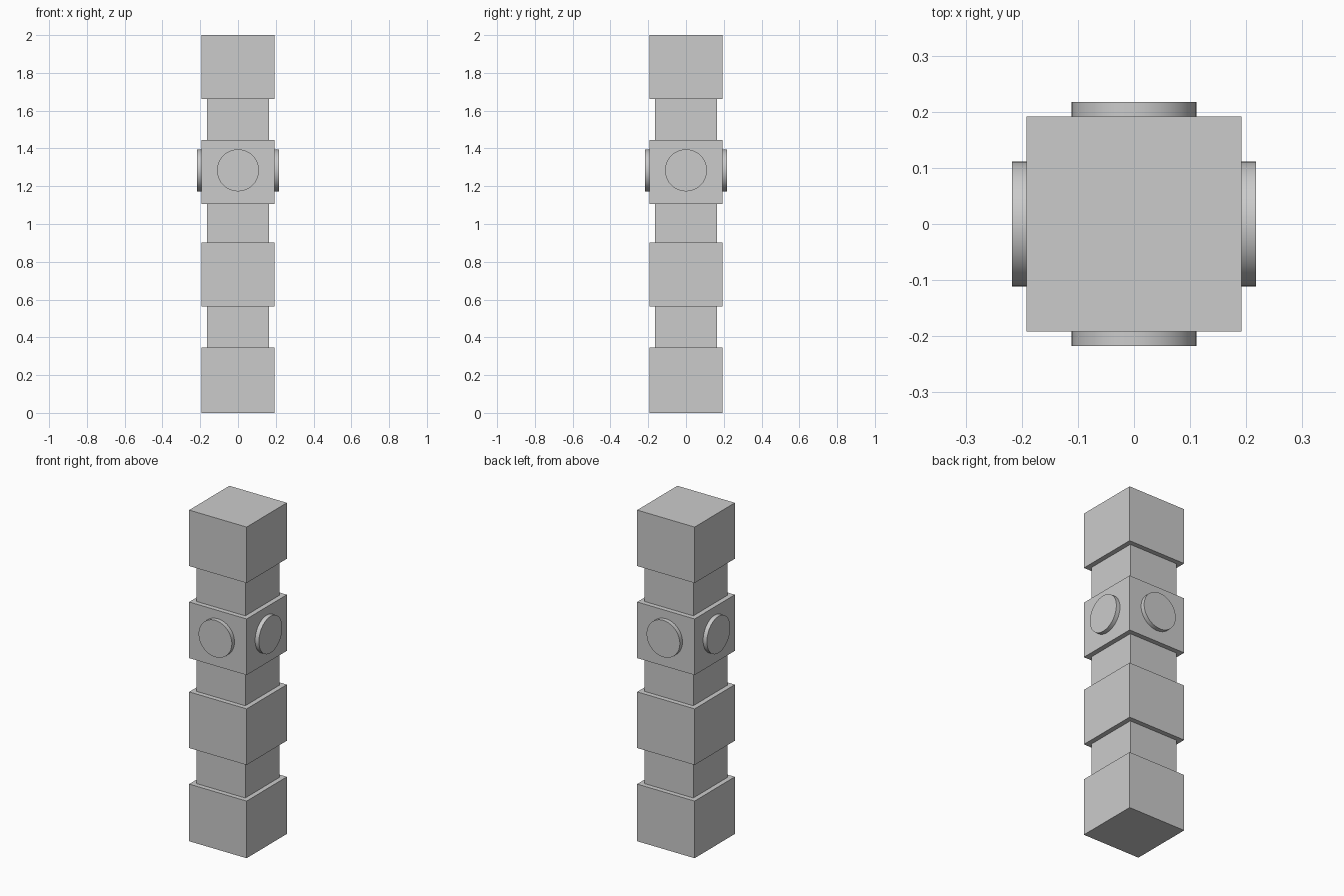
import bpy
from math import pi, sin, cos, radians

if "Cube" in bpy.data.objects:
    bpy.data.objects.remove(bpy.data.objects["Cube"])

BLOCK_HALF, NECK_HALF = 0.192, 0.163
DISC_RADIUS, DISC_OUT, DISC_Z = 0.111, 0.2175, 1.284


def box(name, half, z0, z1):
    bpy.ops.mesh.primitive_cube_add(size=1, location=(0, 0, (z0 + z1) / 2))
    ob = bpy.context.object
    ob.name = name
    ob.scale = (half * 2, half * 2, z1 - z0)
    bpy.ops.object.transform_apply(location=False, rotation=False, scale=True)
    return ob


# Wide blocks of the post
for name, z0, z1 in (("base_block", 0, 0.345), ("lower_block", 0.563, 0.902),
                     ("disc_block", 1.106, 1.445), ("top_block", 1.662, 2.0)):
    box(name, BLOCK_HALF, z0, z1)

# Narrow necks between the blocks
for name, z0, z1 in (("lower_neck", 0.345, 0.563), ("middle_neck", 0.902, 1.106),
                     ("upper_neck", 1.445, 1.662)):
    box(name, NECK_HALF, z0, z1)

# Raised round disc on each of the four faces
depth = 0.035
for i, side in enumerate(("right", "back", "left", "front")):
    a = i * pi / 2
    r = DISC_OUT - depth / 2
    bpy.ops.mesh.primitive_cylinder_add(
        vertices=64, radius=DISC_RADIUS, depth=depth,
        location=(r * cos(a), r * sin(a), DISC_Z), rotation=(0, pi / 2, a))
    bpy.context.object.name = side + "_disc"
    bpy.ops.object.shade_smooth_by_angle(angle=radians(30))
